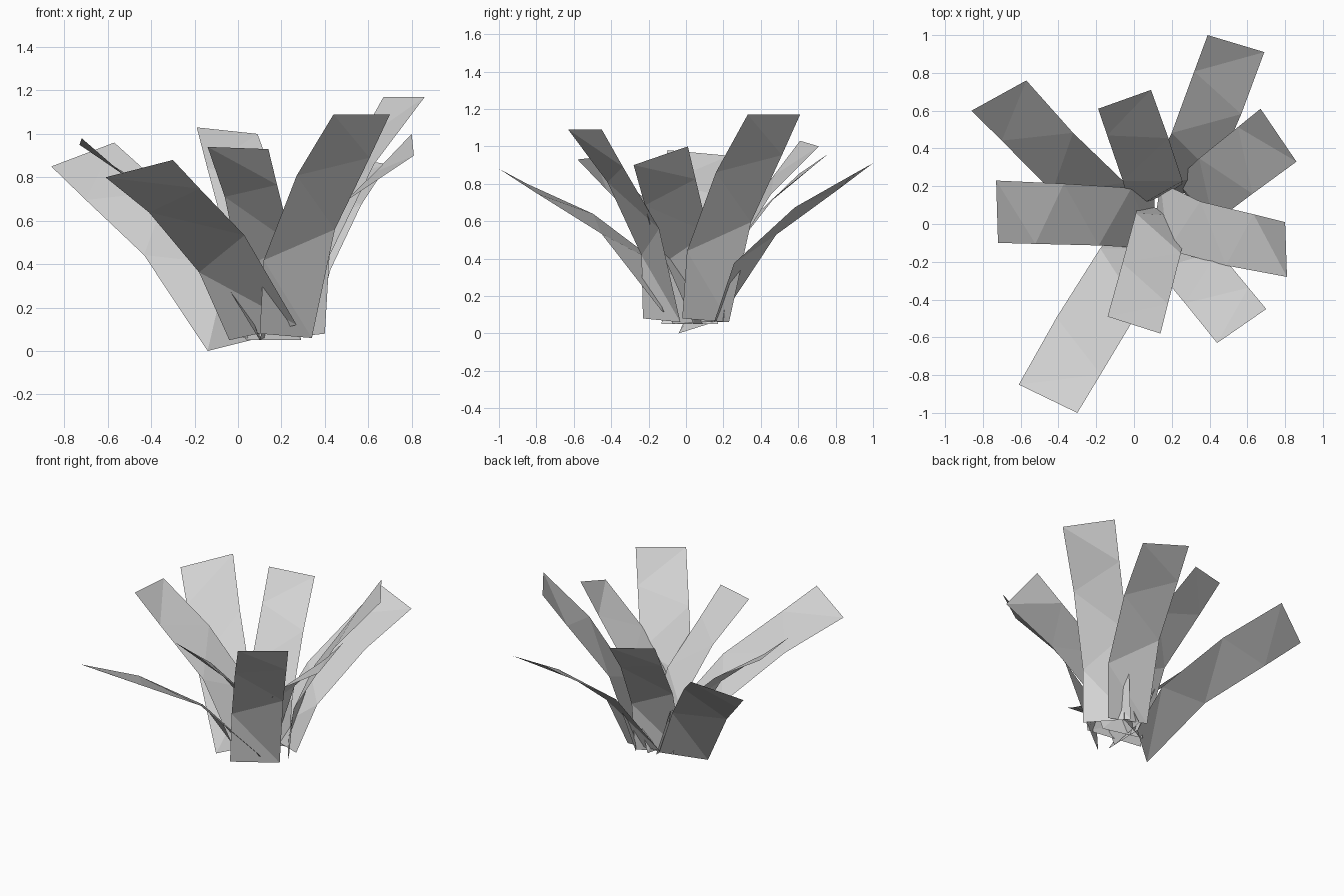
import bpy
import bmesh
from mathutils import Vector

default_cube = bpy.data.objects.get("Cube")
if default_cube:
    bpy.data.objects.remove(default_cube, do_unlink=True)


def make_material(name, colour):
    material = bpy.data.materials.new(name)
    material.use_nodes = True
    material.diffuse_color = colour
    shader = next(node for node in material.node_tree.nodes if node.type == "BSDF_PRINCIPLED")
    shader.inputs["Base Color"].default_value = colour
    return material


leaf_grey = make_material("pale grey leaf", (0.65, 0.65, 0.65, 1.0))

# Rungs along each edge: (fraction of the edge's chord, inward arch of the leaf)
LEFT_EDGE = ((0, 0), (0.27, 0.14), (0.67, 0.11), (1, 0))
RIGHT_EDGE = ((0, 0), (0.44, 0.1), (0.79, 0.035), (1, 0))


def edge_points(base, tip, inward, edge_profile):
    return [base.lerp(tip, along) + inward * arch for along, arch in edge_profile]


def add_blade(name, base_left, base_right, tip_left, tip_right):
    """A folded strip leaf; left and right are as seen from outside the plant."""
    base_left, base_right, tip_left, tip_right = map(
        Vector, (base_left, base_right, tip_left, tip_right))
    chord = (tip_left + tip_right) - (base_left + base_right)
    width = (tip_right - tip_left) + (base_right - base_left)
    inward = chord.cross(width).normalized()

    bm = bmesh.new()
    left = [bm.verts.new(p) for p in edge_points(base_left, tip_left, inward, LEFT_EDGE)]
    right = [bm.verts.new(p) for p in edge_points(base_right, tip_right, inward, RIGHT_EDGE)]
    # Each segment folds along the diagonal from its upper left to its lower right
    for low in range(len(left) - 1):
        bm.faces.new((left[low], right[low], left[low + 1]))
        bm.faces.new((right[low], right[low + 1], left[low + 1]))
    mesh = bpy.data.meshes.new(name)
    bm.to_mesh(mesh)
    bm.free()
    mesh.materials.append(leaf_grey)
    blade = bpy.data.objects.new(name, mesh)
    bpy.context.collection.objects.link(blade)


# Leaves facing the front
add_blade("front_blade",
          base_left=(0.02, 0.11, 0.05), base_right=(0.29, 0.04, 0.05),
          tip_left=(-0.14, -0.49, 0.94), tip_right=(0.14, -0.58, 0.93))
add_blade("front_left_blade",
          base_left=(0.1, -0.23, 0.08), base_right=(0.34, -0.03, 0.06),
          tip_left=(0.44, -0.63, 1.09), tip_right=(0.7, -0.45, 1.09))
add_blade("front_right_blade",
          base_left=(-0.04, 0.02, 0.05), base_right=(0.27, -0.13, 0.12),
          tip_left=(-0.61, -0.85, 0.8), tip_right=(-0.3, -1, 0.88))

# Leaves at the sides
add_blade("left_blade",
          base_left=(0.1, -0.07, 0.05), base_right=(0.14, 0.22, 0.07),
          tip_left=(0.81, -0.28, 0.9), tip_right=(0.8, 0.01, 1))
add_blade("right_blade",
          base_left=(0.11, 0.17, 0.05), base_right=(0.1, -0.13, 0.05),
          tip_left=(-0.73, 0.23, 0.95), tip_right=(-0.72, -0.1, 0.98))

# Leaves facing the back
add_blade("tall_back_left_blade",
          base_left=(0.4, -0.02, 0.08), base_right=(0.22, 0.23, 0.06),
          tip_left=(0.86, 0.33, 1.17), tip_right=(0.67, 0.61, 1.17))
add_blade("low_back_left_blade",
          base_left=(0.34, 0.15, 0.06), base_right=(0.06, 0.2, 0.1),
          tip_left=(0.69, 0.91, 0.86), tip_right=(0.39, 1, 0.91))
add_blade("back_blade",
          base_left=(0.25, 0.2, 0.06), base_right=(-0.02, 0.07, 0.06),
          tip_left=(0.09, 0.71, 1), tip_right=(-0.19, 0.61, 1.03))
add_blade("back_right_blade",
          base_left=(0.1, 0.15, 0.06), base_right=(-0.14, -0.04, 0),
          tip_left=(-0.57, 0.76, 0.96), tip_right=(-0.86, 0.6, 0.85))
